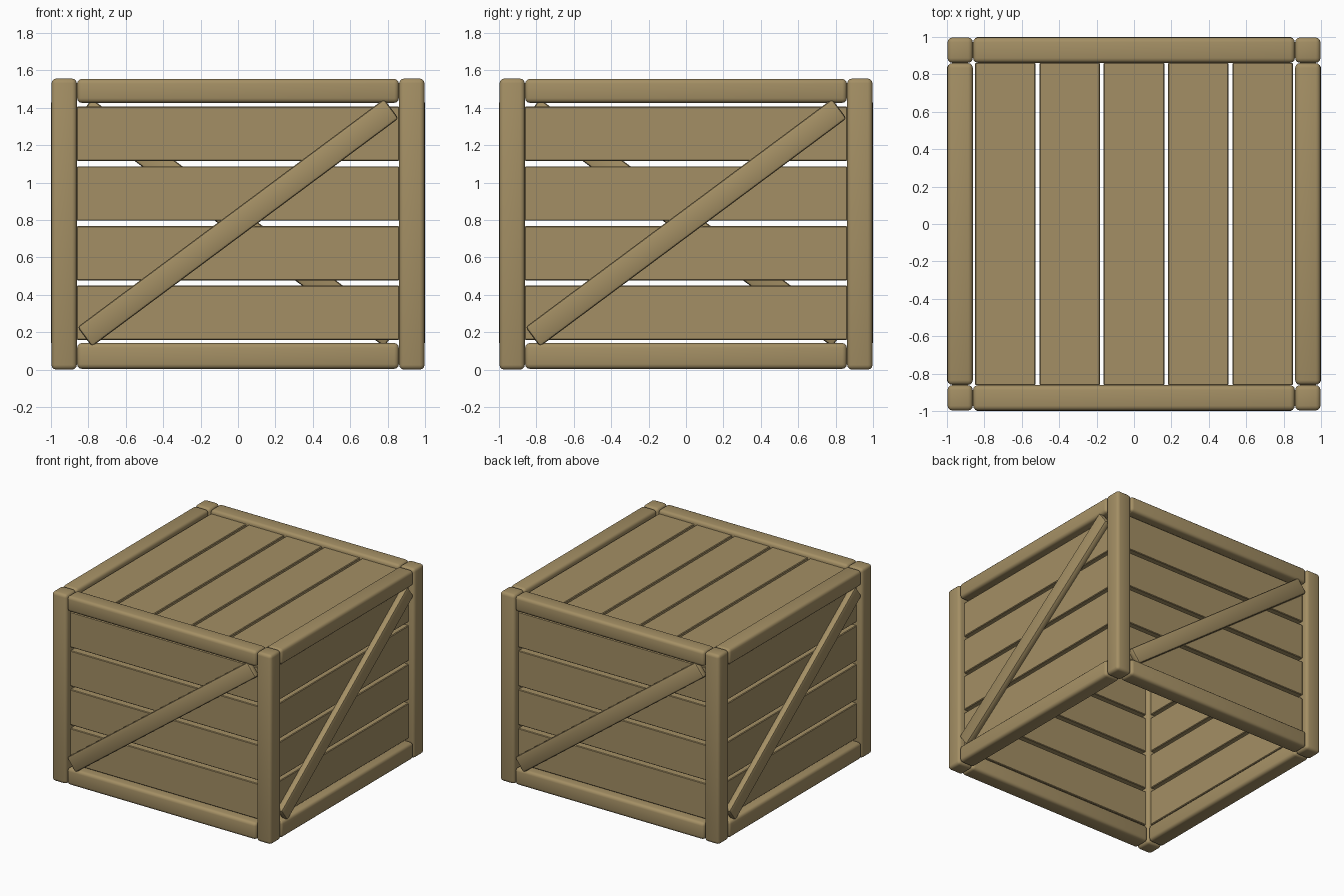
import bpy, bmesh, math
from mathutils import Matrix

if "Cube" in bpy.data.objects:
    bpy.data.objects.remove(bpy.data.objects["Cube"])

wood = bpy.data.materials.new("tan wood")
wood.diffuse_color = (0.37, 0.275, 0.128, 1)
wood.use_nodes = True
wood.node_tree.nodes["Principled BSDF"].inputs["Base Color"].default_value = wood.diffuse_color


def beam(name, lo, hi, bevel, segs=3, tilt=0.0, turn=0):
    """Bevelled box from lo to hi, tilted in its panel, then turned about z."""
    size = [b - a for a, b in zip(lo, hi)]
    mid = [(a + b) / 2 for a, b in zip(lo, hi)]
    bm = bmesh.new()
    bmesh.ops.create_cube(bm, size=1, matrix=Matrix.Diagonal((*size, 1)))
    bmesh.ops.bevel(bm, geom=bm.edges[:], offset=bevel, segments=segs,
                    profile=0.5, affect='EDGES')
    bm.transform(Matrix.Rotation(turn * math.pi / 2, 4, 'Z')
                 @ Matrix.Translation(mid) @ Matrix.Rotation(tilt, 4, 'Y'))
    me = bpy.data.meshes.new(name)
    bm.to_mesh(me)
    bm.free()
    me.materials.append(wood)
    ob = bpy.data.objects.new(name, me)
    bpy.context.collection.objects.link(ob)
    bpy.context.view_layer.objects.active = ob
    bpy.ops.object.select_all(action='DESELECT')
    ob.select_set(True)
    bpy.ops.object.shade_smooth_by_angle(angle=math.radians(35))


OUT, INN, TOP = 0.997, 0.862, 1.556

# four identical walls, each turned a quarter
for k, side in enumerate(("front", "right", "back", "left")):
    beam(side + "_post", (-OUT, -OUT, 0), (-INN, -INN, TOP), 0.025, turn=k)
    beam(side + "_bottom_rail", (-0.86, -OUT, 0.004), (0.86, -INN, 0.142), 0.025, turn=k)
    beam(side + "_top_rail", (-0.86, -OUT, 1.426), (0.86, -INN, 1.554), 0.025, turn=k)
    # horizontal wall planks with open gaps
    for i in range(4):
        z = 0.158 + i * 0.319
        beam(f"{side}_plank_{i + 1}", (-0.862, -0.95, z), (0.862, -0.885, z + 0.291),
             0.005, 1, turn=k)
    # diagonal brace
    half = math.hypot(1.64, 1.22) / 2
    beam(side + "_brace", (-half, -1.0, 0.785 - 0.065), (half, -0.945, 0.785 + 0.065),
         0.016, 2, tilt=-math.atan2(1.22, 1.64), turn=k)

# lid planks (the bottom of the crate is open)
for i in range(5):
    x = (i - 2) * 0.344
    beam(f"lid_plank_{i + 1}", (x - 0.162, -0.862, 1.455), (x + 0.162, 0.862, 1.525), 0.005, 1)
